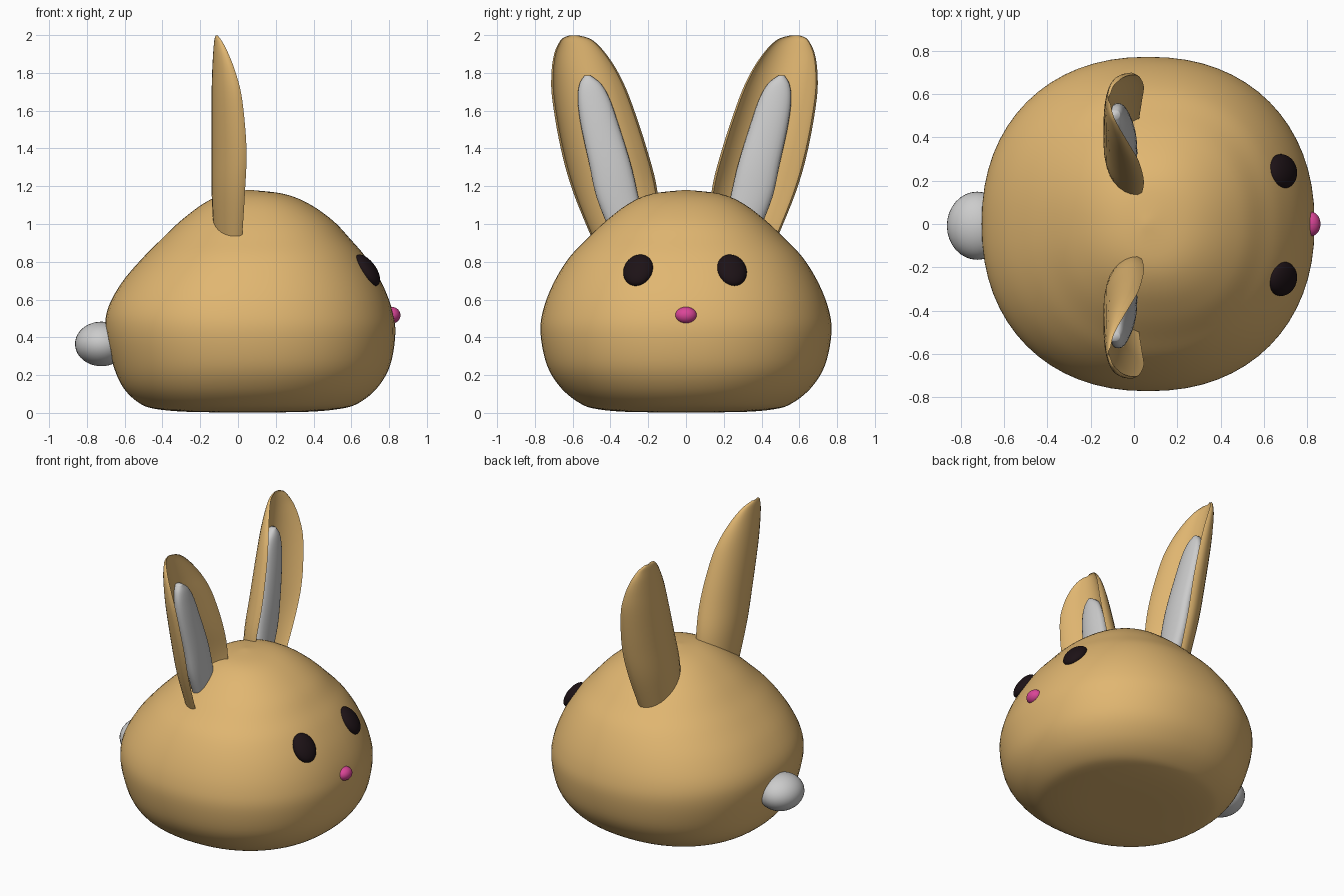
import bpy, bmesh, math
from mathutils import Vector, Matrix

if "Cube" in bpy.data.objects:
    bpy.data.objects.remove(bpy.data.objects["Cube"])


def material(name, rgb):
    m = bpy.data.materials.new(name)
    m.diffuse_color = (*rgb, 1)
    m.use_nodes = True
    m.node_tree.nodes["Principled BSDF"].inputs["Base Color"].default_value = m.diffuse_color
    return m


TAN = material("tan", (0.75, 0.47, 0.165))
DARK = material("dark", (0.012, 0.006, 0.008))
PINK = material("pink", (0.7, 0.06, 0.31))


def smooth_rows(rows, steps):
    """Catmull-Rom interpolation of section parameter rows."""
    out, n = [], len(rows)
    for i in range(n - 1):
        a, b, c, d = (Vector(rows[min(max(k, 0), n - 1)]) for k in range(i - 1, i + 3))
        for s in range(steps):
            t = s / steps
            out.append(0.5 * (2 * b + (c - a) * t + (2 * a - 5 * b + 4 * c - d) * t * t
                              + (3 * b - a - 3 * c + d) * t ** 3))
    return out + [Vector(rows[-1])]


def finish(name, bm, mat, angle=75):
    bmesh.ops.recalc_face_normals(bm, faces=bm.faces)
    me = bpy.data.meshes.new(name)
    bm.to_mesh(me)
    bm.free()
    ob = bpy.data.objects.new(name, me)
    bpy.context.collection.objects.link(ob)
    if mat:
        me.materials.append(mat)
    bpy.ops.object.select_all(action='DESELECT')
    ob.select_set(True)
    bpy.context.view_layer.objects.active = ob
    bpy.ops.object.shade_smooth_by_angle(angle=math.radians(angle))
    return ob


def loft(name, rows, section, mat, steps=5):
    """Skin closed cross-sections, one per interpolated row."""
    bm = bmesh.new()
    rings = [[bm.verts.new(p) for p in section(r)] for r in smooth_rows(rows, steps)]
    for a, b in zip(rings, rings[1:]):
        for i in range(len(a)):
            j = (i + 1) % len(a)
            bm.faces.new((a[i], a[j], b[j], b[i]))
    bm.faces.new(rings[0])
    bm.faces.new(rings[-1])
    return finish(name, bm, mat)


def ellipsoid(name, center, radii, mat, rot=Matrix.Identity(4)):
    bm = bmesh.new()
    bmesh.ops.create_uvsphere(bm, u_segments=32, v_segments=20, radius=1)
    bm.transform(Matrix.Translation(center) @ rot @ Matrix.Diagonal((*radii, 1)))
    return finish(name, bm, mat)


def power(v, e):
    return math.copysign(abs(v) ** e, v)


# Body: z, x back, x front, half width
BODY = [(0.003, 0.04, 0.06, 0.01), (0.005, -0.25, 0.35, 0.30), (0.02, -0.43, 0.53, 0.47),
        (0.05, -0.52, 0.635, 0.56), (0.13, -0.605, 0.735, 0.66), (0.25, -0.66, 0.805, 0.735),
        (0.42, -0.70, 0.833, 0.77), (0.55, -0.69, 0.815, 0.755), (0.69, -0.615, 0.76, 0.70),
        (0.82, -0.505, 0.68, 0.62), (0.92, -0.405, 0.595, 0.525), (1.02, -0.30, 0.50, 0.42),
        (1.11, -0.18, 0.37, 0.30), (1.16, -0.07, 0.24, 0.18), (1.18, 0.05, 0.07, 0.01)]


def body_section(r):
    z, x0, x1, w = r
    e = 2 / 2.2
    return [((x0 + x1) / 2 + (x1 - x0) / 2 * power(math.cos(a), e), w * power(math.sin(a), e), z)
            for a in (math.tau * i / 64 for i in range(64))]


loft("body", BODY, body_section, TAN)

# Ear shell: z, inner y, outer y, x of rim, x of back
EAR = [(0.90, 0.13, 0.48, 0.02, -0.125), (1.17, 0.143, 0.59, 0.037, -0.14),
       (1.40, 0.20, 0.655, 0.045, -0.14), (1.66, 0.287, 0.70, 0.022, -0.14),
       (1.80, 0.35, 0.704, -0.012, -0.137), (1.90, 0.415, 0.69, -0.05, -0.132),
       (1.96, 0.47, 0.664, -0.08, -0.127), (1.985, 0.51, 0.643, -0.097, -0.123),
       (1.998, 0.56, 0.61, -0.108, -0.118)]
# Ear lining: z, inner y, outer y, x of front
LINING = [(0.95, 0.20, 0.39, 0.015), (1.14, 0.243, 0.465, 0.015), (1.32, 0.285, 0.505, 0.008),
          (1.53, 0.35, 0.55, -0.012), (1.66, 0.395, 0.565, -0.03), (1.74, 0.44, 0.556, -0.046),
          (1.785, 0.495, 0.53, -0.065)]
N = 16
MID = -0.008


def ear_section(side):
    def section(r):
        z, y0, y1, xe, xb = r
        c, h, d = (y0 + y1) / 2, (y1 - y0) / 2, xe - xb
        ts = [math.pi * i / N for i in range(N + 1)]
        back = [(xe - 0.12 * d - 0.88 * d * math.sin(t), c - h * math.cos(t)) for t in ts]
        front = [(xe - 0.75 * d * abs(math.sin(t)) ** 1.5, c - 0.95 * h * math.cos(t))
                 for t in reversed(ts)]
        return [(x, MID + side * y, z) for x, y in back + front]
    return section


def lining_section(side):
    def section(r):
        z, y0, y1, xf = r
        c, h = (y0 + y1) / 2, (y1 - y0) / 2
        xb = max(xf - 0.1, -0.115)
        return [((xf + xb) / 2 + (xf - xb) / 2 * power(math.sin(a), 0.8),
                 MID + side * (c - h * math.cos(a)), z)
                for a in (math.tau * i / 24 for i in range(24))]
    return section


# Eyes face outward along the body surface
for side, label in ((1, "left"), (-1, "right")):
    loft(label + "_ear", EAR, ear_section(side), TAN)
    loft(label + "_ear_lining", LINING, lining_section(side), None)
    n = Vector((0.78, 0.22 * side, 0.58)).normalized()
    u = Vector((-n.y, n.x, 0)).normalized()
    v = n.cross(u)
    rot = Matrix((n, u, v)).transposed().to_4x4()
    ellipsoid(label + "_eye", Vector((0.684, -0.005 + 0.248 * side, 0.755)),
              (0.045, 0.08, 0.097), DARK, rot)

# Nose and tail
ellipsoid("nose", Vector((0.815, 0, 0.517)), (0.045, 0.057, 0.044), PINK)
ellipsoid("tail", Vector((-0.723, -0.008, 0.365)), (0.14, 0.157, 0.118), None)
